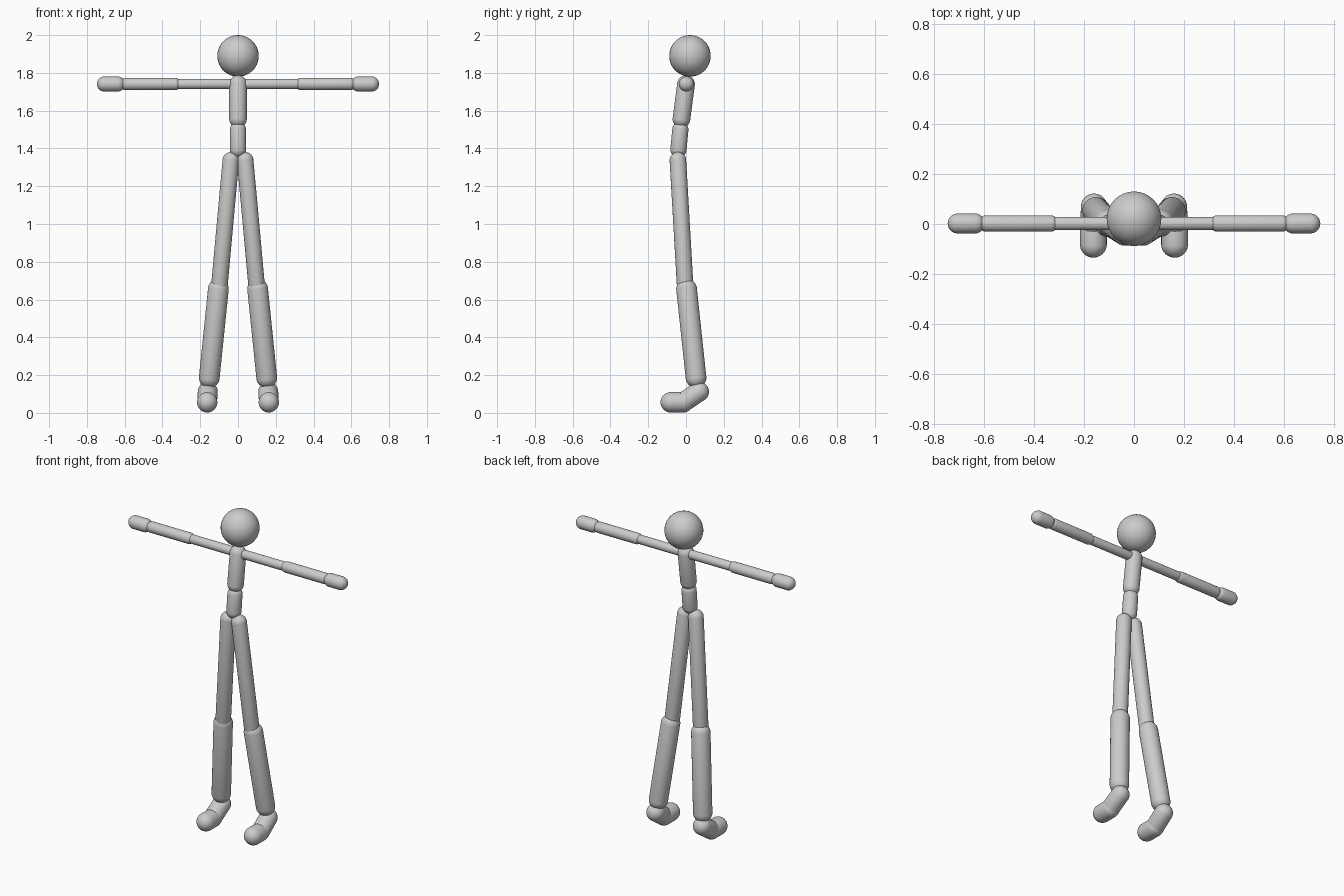
import bpy
import bmesh
from mathutils import Vector

if "Cube" in bpy.data.objects:
    bpy.data.objects.remove(bpy.data.objects["Cube"])

grey = bpy.data.materials.new("plain_grey")
grey.diffuse_color = (0.6, 0.6, 0.6, 1.0)
grey.use_nodes = True
grey.node_tree.nodes["Principled BSDF"].inputs["Base Color"].default_value = grey.diffuse_color


def capsule(name, start, end, radius):
    """Round-ended rod: a sphere split at its middle band and stretched from start to end."""
    start, end = Vector(start), Vector(end)
    axis = end - start
    bm = bmesh.new()
    bmesh.ops.create_uvsphere(bm, u_segments=32, v_segments=17, radius=radius)
    for v in bm.verts:
        if v.co.z > 0:
            v.co.z += axis.length
    if axis.length > 0:
        turn = Vector((0, 0, 1)).rotation_difference(axis).to_matrix()
        bmesh.ops.rotate(bm, verts=bm.verts, cent=(0, 0, 0), matrix=turn)
    bmesh.ops.translate(bm, verts=bm.verts, vec=start)
    for f in bm.faces:
        f.smooth = True
    mesh = bpy.data.meshes.new(name)
    bm.to_mesh(mesh)
    bm.free()
    mesh.materials.append(grey)
    obj = bpy.data.objects.new(name, mesh)
    bpy.context.collection.objects.link(obj)
    return obj


# head and trunk
capsule("head", (0, 0.021, 1.89), (0, 0.021, 1.89), 0.11)
capsule("chest", (0, 0.0, 1.74), (0, -0.024, 1.557), 0.047)
capsule("waist", (0, -0.03, 1.498), (0, -0.04, 1.395), 0.043)

# limb segments on the +x side: start, end, radius
limbs = {
    "upper_arm": ((0, 0.002, 1.741), (0.32, 0.002, 1.741), 0.027),
    "forearm": ((0.336, 0.002, 1.741), (0.592, 0.002, 1.741), 0.033),
    "hand": ((0.638, 0.002, 1.741), (0.707, 0.002, 1.741), 0.040),
    "thigh": ((0.038, -0.043, 1.337), (0.098, -0.005, 0.68), 0.044),
    "shin": ((0.104, 0.003, 0.655), (0.152, 0.053, 0.187), 0.055),
    "heel": ((0.16, 0.069, 0.112), (0.163, 0.0, 0.066), 0.053),
    "toe": ((0.163, -0.015, 0.056), (0.163, -0.081, 0.056), 0.054),
}

# both sides
for name, (a, b, r) in limbs.items():
    for side, s in (("left", 1), ("right", -1)):
        capsule(f"{side}_{name}", (s * a[0], a[1], a[2]), (s * b[0], b[1], b[2]), r)
